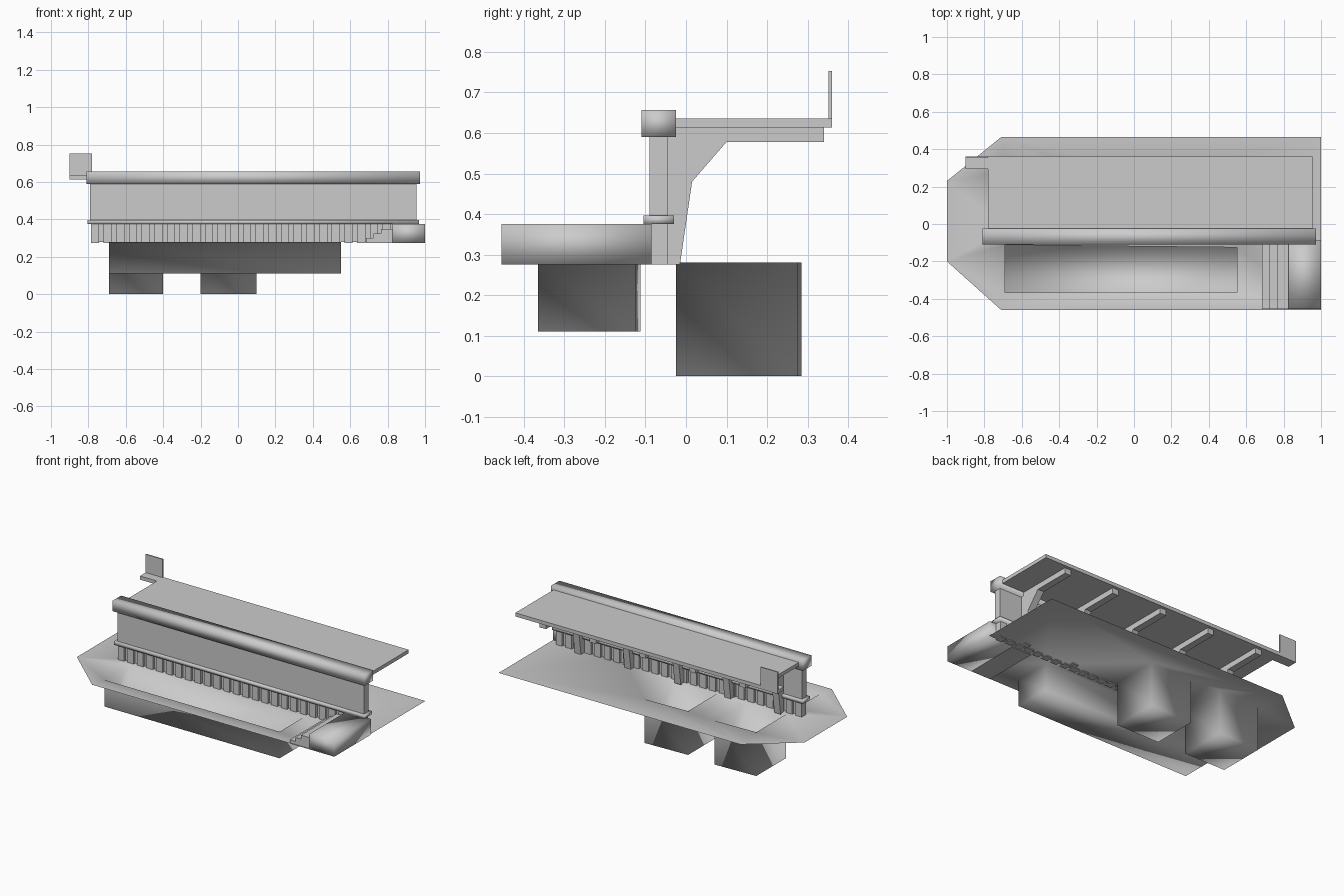
import bpy, bmesh

if "Cube" in bpy.data.objects:
    bpy.data.objects.remove(bpy.data.objects["Cube"])


def finish(name, bm, recalc=True, smooth=False):
    if recalc:
        bmesh.ops.recalc_face_normals(bm, faces=bm.faces)
    for f in bm.faces:
        f.smooth = smooth
    me = bpy.data.meshes.new(name)
    bm.to_mesh(me)
    bm.free()
    ob = bpy.data.objects.new(name, me)
    bpy.context.collection.objects.link(ob)
    return ob


def prism(name, profile, axis, a, b, smooth=False):
    """Closed profile extruded along 'x' or 'z' from a to b."""
    place = {'x': lambda p, t: (t, p[0], p[1]),
             'z': lambda p, t: (p[0], p[1], t)}[axis]
    bm = bmesh.new()
    lo = [bm.verts.new(place(p, a)) for p in profile]
    hi = [bm.verts.new(place(p, b)) for p in profile]
    bm.faces.new(lo)
    bm.faces.new(hi)
    for i in range(len(lo)):
        j = (i + 1) % len(lo)
        bm.faces.new((lo[i], lo[j], hi[j], hi[i]))
    return finish(name, bm, smooth=smooth)


def box(name, x0, x1, y0, y1, z0, z1, smooth=False):
    return prism(name, [(x0, y0), (x1, y0), (x1, y1), (x0, y1)], 'z', z0, z1, smooth)


# Ground sheet with three sunken open pits, softly shaded as one shell
G = 0.28
outline = [(-0.71, -0.46), (1, -0.46), (1, 0.465), (-0.71, 0.465), (-1, 0.23), (-1, -0.2)]
pits = [
    ([(-0.69, -0.365), (0.55, -0.365), (0.55, -0.125), (-0.69, -0.112)], 0.11),
    ([(-0.69, -0.025), (-0.4, -0.025), (-0.4, 0.285), (-0.69, 0.275)], 0.0),
    ([(-0.2, -0.025), (0.1, -0.025), (0.1, 0.275), (-0.2, 0.265)], 0.0),
]
bm = bmesh.new()


def loop(points, z):
    return [bm.verts.new((x, y, z)) for x, y in points]


rim = loop(outline, G)
edges = [bm.edges.new((rim[i - 1], rim[i])) for i in range(len(rim))]
holes = []
for pts, depth in pits:
    vs = loop(pts, G)
    edges += [bm.edges.new((vs[i - 1], vs[i])) for i in range(4)]
    holes.append((vs, pts, depth))
bmesh.ops.triangle_fill(bm, use_beauty=True, use_dissolve=False, edges=edges, normal=(0, 0, 1))
for vs, pts, depth in holes:
    low = loop(pts, depth)
    bm.faces.new(low)
    for i in range(4):
        bm.faces.new((vs[i - 1], vs[i], low[i], low[i - 1]))
bmesh.ops.recalc_face_normals(bm, faces=bm.faces)
bm.normal_update()
if max(bm.faces, key=lambda f: f.calc_center_median().z).normal.z < 0:
    bmesh.ops.reverse_faces(bm, faces=bm.faces)
finish("ground_with_pits", bm, recalc=False, smooth=True)

# Long wall: panel, cap beam, ledge and ribbed base
box("wall_panel", -0.79, 0.955, -0.09, -0.045, 0.395, 0.59)
box("cap_beam", -0.81, 0.973, -0.11, -0.025, 0.59, 0.657, True)
box("ledge", -0.805, 0.968, -0.105, -0.03, 0.375, 0.396, True)
box("base_panel", -0.785, 0.95, -0.074, -0.061, 0.278, 0.375)
for i in range(26):
    x = -0.765 + i * 0.0678
    box(f"base_post_{i:02d}", x - 0.022, x + 0.022, -0.09, -0.045, 0.275, 0.375)

# Canopy roof with a small tab and upright panel at the left end
prism("canopy_roof", [(-0.78, -0.025), (0.955, -0.025), (0.955, 0.36), (-0.9, 0.36),
                      (-0.9, 0.295), (-0.78, 0.295)], 'z', 0.613, 0.636)
box("upright_panel", -0.9, -0.78, 0.352, 0.36, 0.613, 0.753)

# Canopy brackets
bracket = [(-0.048, 0.275), (-0.015, 0.275), (0.015, 0.48), (0.1, 0.578),
           (0.34, 0.578), (0.34, 0.615), (-0.048, 0.615)]
for i in range(5):
    x = 0.775 - i * 0.353
    prism(f"canopy_bracket_{i}", bracket, 'x', x - 0.022, x + 0.022)

# Entrance platform with steps down to the left
box("platform", 0.825, 1, -0.455, -0.085, 0.275, 0.375, True)
for i, (x0, x1) in enumerate([(0.765, 0.825), (0.725, 0.765), (0.685, 0.725)]):
    box(f"step_{i}", x0, x1, -0.455, -0.095, 0.275, 0.35 - i * 0.025)
